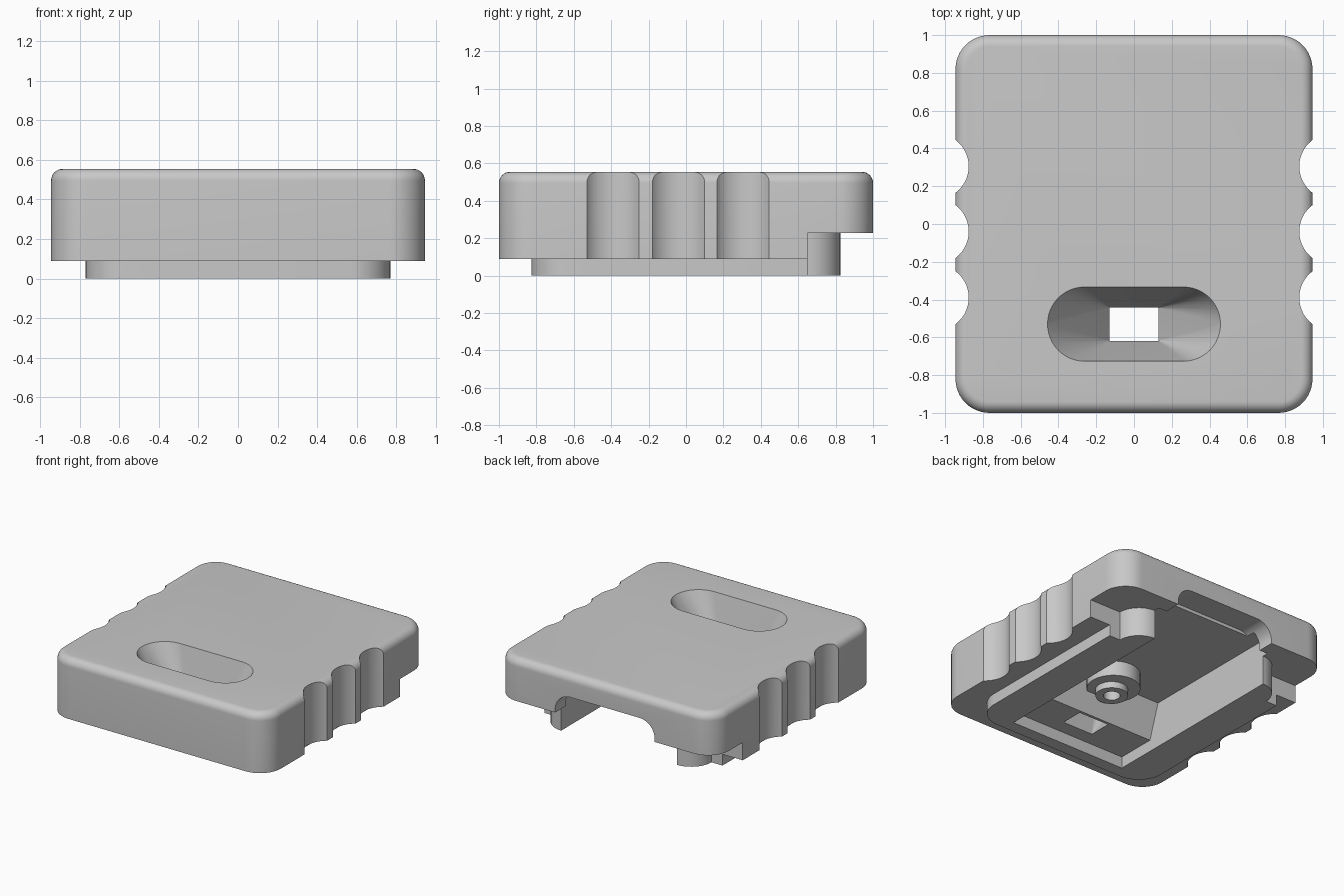
import bpy
import bmesh
from math import sin, cos, pi

if "Cube" in bpy.data.objects:
    bpy.data.objects.remove(bpy.data.objects["Cube"])

grey = bpy.data.materials.new("plain grey")
grey.use_nodes = True
grey.diffuse_color = (0.58, 0.58, 0.58, 1)
grey.node_tree.nodes["Principled BSDF"].inputs["Base Color"].default_value = grey.diffuse_color


def make_object(name, bm):
    bmesh.ops.recalc_face_normals(bm, faces=bm.faces)
    mesh = bpy.data.meshes.new(name)
    bm.to_mesh(mesh)
    bm.free()
    mesh.materials.append(grey)
    obj = bpy.data.objects.new(name, mesh)
    bpy.context.collection.objects.link(obj)
    return obj


def loft(name, loops):
    """Skin equal-length closed loops and cap both ends."""
    bm = bmesh.new()
    rings = [[bm.verts.new(p) for p in loop] for loop in loops]
    for a, b in zip(rings, rings[1:]):
        for i in range(len(a)):
            j = (i + 1) % len(a)
            bm.faces.new((a[i], a[j], b[j], b[i]))
    bm.faces.new(rings[0])
    bm.faces.new(rings[-1])
    return make_object(name, bm)


def rounded_rect(hx, hy, r, z, steps=12):
    points = []
    for k, (sx, sy) in enumerate([(1, 1), (-1, 1), (-1, -1), (1, -1)]):
        for i in range(steps + 1):
            a = (k + i / steps) * pi / 2
            points.append((sx * (hx - r) + r * cos(a), sy * (hy - r) + r * sin(a), z))
    return points


def box(name, hx, y0, y1, z0, z1):
    base = [(-hx, y0), (hx, y0), (hx, y1), (-hx, y1)]
    return loft(name, [[(x, y, z) for x, y in base] for z in (z0, z1)])


def cylinder(name, x, y, r, z0, z1, sides=48):
    angles = [2 * pi * i / sides for i in range(sides)]
    return loft(name, [[(x + r * cos(a), y + r * sin(a), z) for a in angles] for z in (z0, z1)])


def arch(half_width, top, r, y, steps=10):
    """Upright doorway outline with rounded upper corners."""
    points = [(-half_width, y, -0.1), (half_width, y, -0.1)]
    for side, start in ((1, 0), (-1, pi / 2)):
        for i in range(steps + 1):
            a = start + i / steps * pi / 2
            points.append((side * (half_width - r) + r * cos(a), y, top - r + r * sin(a)))
    return points


def combine(target, tool, operation):
    mod = target.modifiers.new(operation.lower(), "BOOLEAN")
    mod.operation = operation
    mod.solver = "EXACT"
    mod.object = tool
    bpy.context.view_layer.objects.active = target
    bpy.ops.object.modifier_apply(modifier=mod.name)
    bpy.data.objects.remove(tool)


# Main shell with a rounded upper rim
HX, HY, TOP, FILLET = 0.945, 1.0, 0.555, 0.06
rings = [rounded_rect(HX, HY, 0.18, 0.088)]
for i in range(9):
    a = i / 8 * pi / 2
    inset = FILLET * (1 - cos(a))
    rings.append(rounded_rect(HX - inset, HY - inset, 0.18 - inset, TOP - FILLET + FILLET * sin(a)))
body = loft("cover_body", rings)

# Finger grip scallops on both sides
for side in (-1, 1):
    for y in (-0.39, -0.04, 0.305):
        combine(body, cylinder("grip", side * (HX + 0.105), y, 0.175, -0.1, 0.7), "DIFFERENCE")

# Locating lip underneath, ending at the raised back
combine(body, loft("lip", [rounded_rect(0.77, 0.827, 0.2, z) for z in (0, 0.3)]), "UNION")
combine(body, box("back_step", 1.2, 0.65, 1.2, -0.1, 0.227), "DIFFERENCE")

# Rounded rail ends behind the lip
CHANNEL = 0.5
for side in (-1, 1):
    combine(body, cylinder("rail_end", side * CHANNEL, 0.65, 0.175, 0, 0.3), "UNION")

# Inner channel and arched back opening
CEILING = 0.355
combine(body, box("channel", CHANNEL, -0.73, 0.87, -0.1, CEILING), "DIFFERENCE")
combine(body, loft("opening", [arch(0.43, 0.38, 0.13, y) for y in (0.8, 1.1)]), "DIFFERENCE")

# Block with a leaning face around the slot
profile = [(-0.76, 0.09), (-0.42, 0.09), (-0.325, 0.375), (-0.76, 0.375)]
block = loft("slot_block", [[(x, y, z) for y, z in profile] for x in (-0.52, 0.52)])
combine(body, block, "UNION")

# Screw boss with a bored post
combine(body, cylinder("boss", 0, -0.225, 0.19, 0.24, 0.4), "UNION")
combine(body, cylinder("post", 0, -0.245, 0.115, 0.19, 0.4), "UNION")
combine(body, cylinder("bore", 0, -0.245, 0.06, 0.05, 0.34, 24), "DIFFERENCE")

# Tapered slot from rounded mouth down to a rectangular hole
SLOT_Y = -0.53
funnel = bmesh.new()
for side, start in ((1, -pi / 2), (-1, pi / 2)):
    for i in range(25):
        a = start + i / 24 * pi
        funnel.verts.new((side * 0.263 + 0.197 * cos(a), SLOT_Y + 0.197 * sin(a), TOP + 0.003))
    for dy in (-0.087, 0.087):
        funnel.verts.new((side * 0.127, SLOT_Y + dy, 0.085))
bmesh.ops.convex_hull(funnel, input=funnel.verts)
combine(body, make_object("slot", funnel), "DIFFERENCE")

# Smooth curved faces, keep crisp edges
bpy.ops.object.select_all(action="DESELECT")
body.select_set(True)
bpy.context.view_layer.objects.active = body
bpy.ops.object.shade_smooth_by_angle(angle=0.5)
